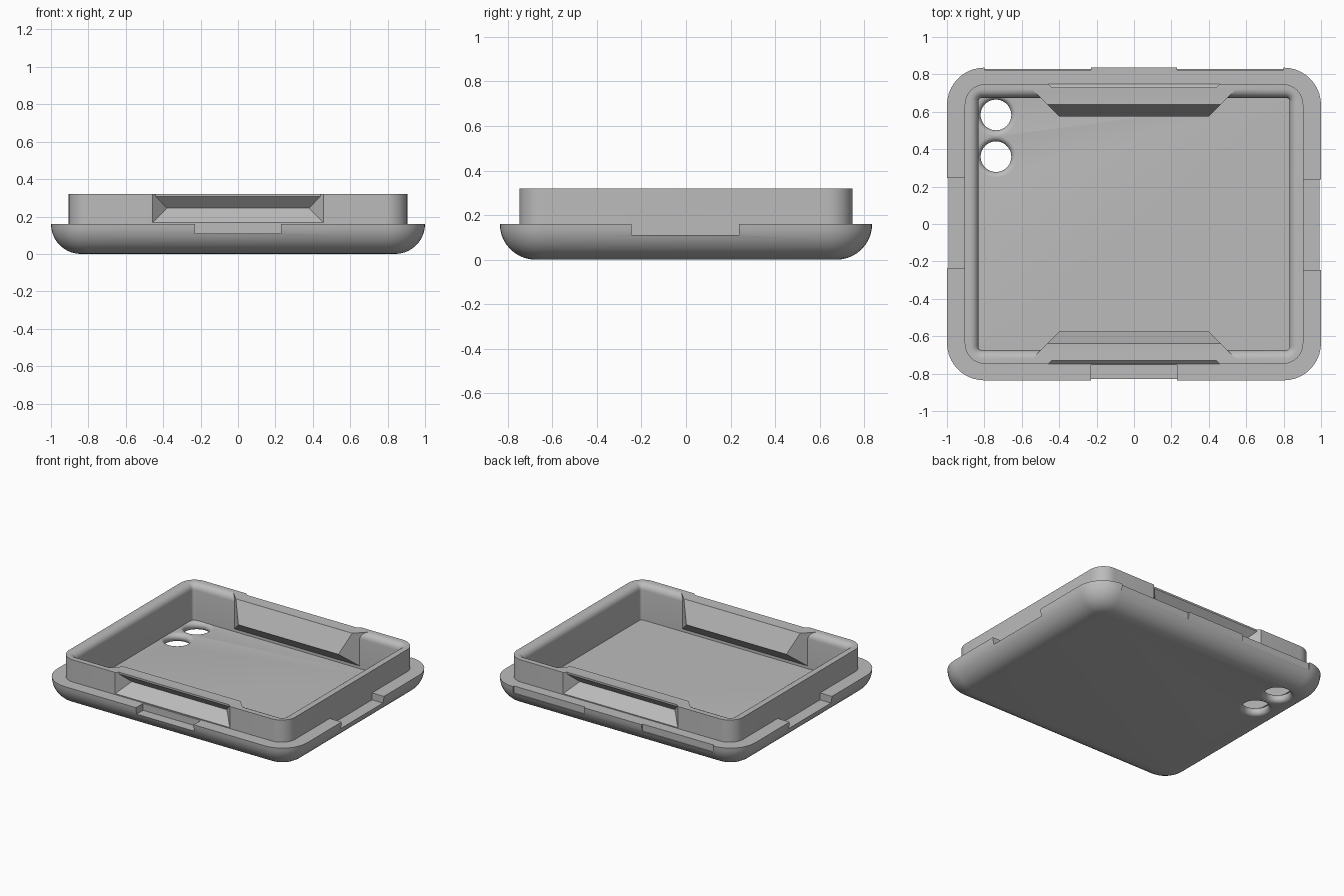
import bpy, bmesh
from math import sin, cos, pi, radians

default = bpy.data.objects.get("Cube")
if default:
    bpy.data.objects.remove(default, do_unlink=True)

# Single plain material
grey = bpy.data.materials.new("mid_grey")
grey.use_nodes = True
colour = (0.5, 0.5, 0.5, 1)
grey.diffuse_color = colour
grey.node_tree.nodes["Principled BSDF"].inputs["Base Color"].default_value = colour

RIM, TOP, FLOOR = 0.16, 0.32, 0.06
WALL_X, WALL_Y = 0.905, 0.748
CORNER_STEPS = 10


def make_object(name, bm):
    bmesh.ops.recalc_face_normals(bm, faces=bm.faces)
    mesh = bpy.data.meshes.new(name)
    bm.to_mesh(mesh)
    bm.free()
    mesh.materials.append(grey)
    obj = bpy.data.objects.new(name, mesh)
    bpy.context.collection.objects.link(obj)
    return obj


def loft(name, rings):
    """Skin closed rings of equal length and cap both ends."""
    bm = bmesh.new()
    loops = [[bm.verts.new(p) for p in ring] for ring in rings]
    for a, b in zip(loops, loops[1:]):
        for i in range(len(a)):
            j = (i + 1) % len(a)
            bm.faces.new((a[i], a[j], b[j], b[i]))
    bm.faces.new(loops[0][::-1])
    bm.faces.new(loops[-1])
    return make_object(name, bm)


def rounded_rect(hx, hy, r, z):
    ring = []
    for q, (sx, sy) in enumerate(((1, 1), (-1, 1), (-1, -1), (1, -1))):
        for i in range(CORNER_STEPS + 1):
            a = (q + i / CORNER_STEPS) * pi / 2
            ring.append((sx * (hx - r) + r * cos(a), sy * (hy - r) + r * sin(a), z))
    return ring


def prism(name, profile, offset, side):
    """Bar along x with a (y, z) profile and ends slanted at 45 degrees."""
    return loft(name, [[(s * (y - offset), side * y, z) for y, z in profile] for s in (-1, 1)])


def box(name, x0, x1, y0, y1, z0=0.11, z1=0.2):
    return loft(name, [[(x0, y0, z), (x1, y0, z), (x1, y1, z), (x0, y1, z)] for z in (z0, z1)])


def combine(target, other, operation):
    mod = target.modifiers.new(operation.lower(), "BOOLEAN")
    mod.operation, mod.object, mod.solver = operation, other, "EXACT"
    bpy.context.view_layer.objects.active = target
    bpy.ops.object.modifier_apply(modifier=mod.name)
    bpy.data.objects.remove(other, do_unlink=True)


# Tray shell: rounded underside, ledge, raised wall, rounded inner lip, floor
rings = []
for i in range(11):
    a = i / 10 * pi / 2
    inset = RIM * (1 - sin(a))
    rings.append(rounded_rect(1 - inset, 0.836 - inset, 0.2 - inset, RIM * (1 - cos(a))))
rings.append(rounded_rect(WALL_X, WALL_Y, 0.11, RIM))
rings.append(rounded_rect(WALL_X, WALL_Y, 0.11, TOP))
LIP = 0.045
for i in range(7):
    a = i / 6 * pi / 2
    grow = LIP * (1 - sin(a))
    rings.append(rounded_rect(0.832 + grow, 0.675 + grow, 0.02 + grow, TOP - LIP * (1 - cos(a))))
rings.append(rounded_rect(0.832, 0.675, 0.02, FLOOR))
shell = loft("tray_shell", rings)

# Clip ribs on the inside and matching grooves on the outside
RIB = [(0.73, TOP), (0.64, TOP), (0.575, 0.175), (0.675, 0.08), (0.73, 0.08)]
GROOVE = [(0.755, 0.16), (0.67, 0.245), (0.73, 0.307), (0.73, 0.34), (0.755, 0.34)]
for side in (-1, 1):
    combine(shell, prism("clip_rib", RIB, 0.175, side), "UNION")
for side in (-1, 1):
    combine(shell, prism("clip_groove", GROOVE, 0.29, side), "DIFFERENCE")

# Edge notches: front, both sides, and two shallow ones at the back
combine(shell, box("front_notch", -0.23, 0.23, -0.9, -0.755), "DIFFERENCE")
combine(shell, box("left_notch", WALL_X, 1.1, -0.245, 0.238), "DIFFERENCE")
combine(shell, box("right_notch", -1.1, -WALL_X, -0.238, 0.245), "DIFFERENCE")
for x0, x1 in ((-0.8, -0.23), (0.23, 0.8)):
    combine(shell, box("back_recess", x0, x1, 0.823, 0.9), "DIFFERENCE")

# Two round holes with flared edges through the floor
for y in (0.583, 0.36):
    flare = FLOOR / 2
    profile = [(0.082 + flare, -0.01)]
    for i in range(13):
        a = (i / 12 - 0.5) * pi
        profile.append((0.082 + flare * (1 - cos(a)), flare * (1 + sin(a))))
    profile.append((0.082 + flare, FLOOR + 0.001))
    hole = loft("floor_hole", [
        [(-0.738 + r * cos(k * pi / 24), y + r * sin(k * pi / 24), z) for k in range(48)]
        for r, z in profile])
    combine(shell, hole, "DIFFERENCE")

bpy.ops.object.select_all(action="DESELECT")
shell.select_set(True)
bpy.context.view_layer.objects.active = shell
bpy.ops.object.shade_smooth_by_angle(angle=radians(30))
